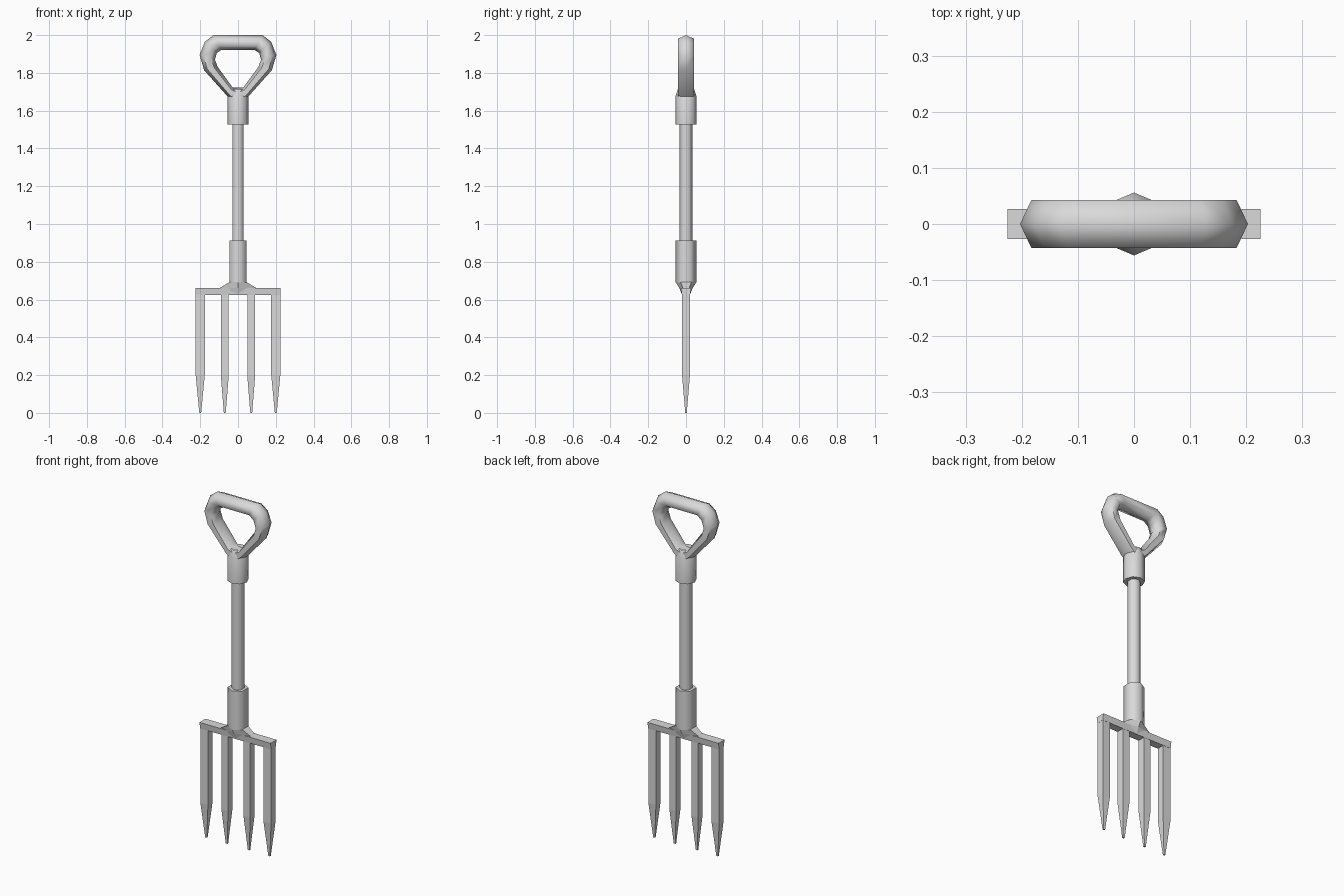
import bpy, bmesh, math

if "Cube" in bpy.data.objects:
    bpy.data.objects.remove(bpy.data.objects["Cube"])

grey = bpy.data.materials.new("light grey")
grey.diffuse_color = (0.7, 0.7, 0.7, 1)
grey.use_nodes = True
grey.node_tree.nodes["Principled BSDF"].inputs["Base Color"].default_value = grey.diffuse_color


def build(name, rings, closed=False, smooth=None):
    """Skin a list of equal-length vertex rings; cap the ends unless closed."""
    bm = bmesh.new()
    vs = [[bm.verts.new(p) for p in r] for r in rings]
    n = len(rings[0])
    pairs = list(zip(vs, vs[1:])) + ([(vs[-1], vs[0])] if closed else [])
    for a, b in pairs:
        for i in range(n):
            j = (i + 1) % n
            bm.faces.new((a[i], a[j], b[j], b[i]))
    if not closed:
        bm.faces.new(vs[0])
        bm.faces.new(vs[-1])
    bmesh.ops.recalc_face_normals(bm, faces=bm.faces[:])
    me = bpy.data.meshes.new(name)
    bm.to_mesh(me)
    bm.free()
    me.materials.append(grey)
    ob = bpy.data.objects.new(name, me)
    bpy.context.collection.objects.link(ob)
    if smooth:
        bpy.ops.object.select_all(action='DESELECT')
        ob.select_set(True)
        bpy.context.view_layer.objects.active = ob
        bpy.ops.object.shade_smooth_by_angle(angle=math.radians(smooth))
    return ob


def ring(n, rx, ry, z):
    """n-sided ring with a corner on the y axis, fitted to rx, ry."""
    pts = [(math.sin(2 * math.pi * k / n), math.cos(2 * math.pi * k / n)) for k in range(n)]
    mx = max(p[0] for p in pts)
    return [(x / mx * rx, y * ry, z) for x, y in pts]


def rect(cx, hx, hy, z):
    return [(cx - hx, -hy, z), (cx + hx, -hy, z), (cx + hx, hy, z), (cx - hx, hy, z)]


# Shaft and lower socket
build("shaft", [ring(6, .030, .035, .88), ring(6, .030, .035, 1.56)], smooth=62)
build("lower_socket", [ring(6, .046, .055, .69), ring(6, .046, .055, .912)], smooth=62)

# Flared neck joining socket to crossbar
build("neck", [ring(6, .046, .055, .692), ring(6, .095, .036, .662),
               ring(6, .095, .021, .626)])

# Crossbar
build("crossbar", [rect(0, .225, .022, .625), rect(0, .225, .027, .662)])

# Four tapered tines
for i, (x, h) in enumerate([(-.2, .024), (-.07, .021), (.07, .021), (.2, .024)]):
    build(f"tine_{i + 1}", [rect(x, .005, .004, 0), rect(x, h, .021, .2),
                            rect(x, h, .021, .63)])

# Upper socket, shoulders narrowing into the grip
build("upper_socket", [ring(8, .055, .056, 1.528), ring(8, .055, .056, 1.675),
                       ring(8, .032, .043, 1.715)], smooth=50)

# D grip: (outer x, z, inner x, z) for one half, mirrored and closed
half = [(.055, 1.675, .028, 1.722), (.180, 1.815, .108, 1.832), (.203, 1.895, .122, 1.87),
        (.175, 1.965, .112, 1.906), (.130, 2.0, .088, 1.922)]
loop = half + [(-a, b, -c, d) for a, b, c, d in reversed(half)] + [(0, 1.62, 0, 1.722)]
profile = [(0, 0), (.25, .043), (.75, .043), (1, 0), (.75, -.043), (.25, -.043)]
build("grip", [[(ox + (ix - ox) * t, y, oz + (iz - oz) * t) for t, y in profile]
               for ox, oz, ix, iz in loop], closed=True, smooth=65)
